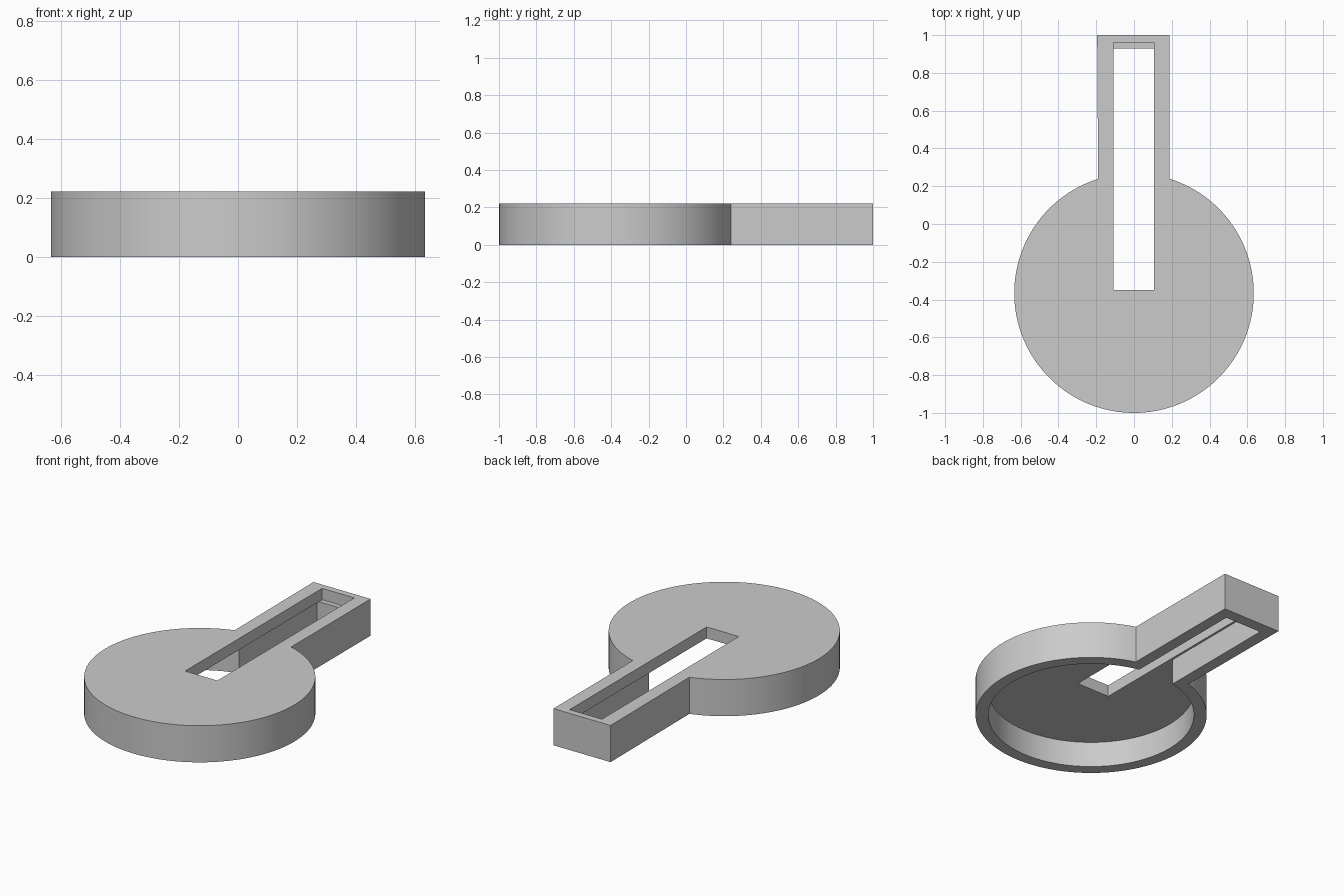
import bpy, bmesh
from math import radians

cube = bpy.data.objects.get("Cube")
if cube:
    bpy.data.objects.remove(cube, do_unlink=True)

HEIGHT, CEILING = 0.222, 0.153      # overall height, underside of the top plate
RADIUS, WALL, DISC_Y = 0.634, 0.07, -0.366

grey = bpy.data.materials.new("plain_grey")
grey.use_nodes = True
colour = (0.6, 0.6, 0.6, 1)
grey.diffuse_color = colour
grey.node_tree.nodes["Principled BSDF"].inputs["Base Color"].default_value = colour


def prism(name, outline, z0, z1):
    """Extrude a flat outline from z0 up to z1."""
    bm = bmesh.new()
    face = bm.faces.new([bm.verts.new((x, y, z0)) for x, y in outline])
    grown = bmesh.ops.extrude_face_region(bm, geom=[face])["geom"]
    top = [v for v in grown if isinstance(v, bmesh.types.BMVert)]
    bmesh.ops.translate(bm, verts=top, vec=(0, 0, z1 - z0))
    bmesh.ops.recalc_face_normals(bm, faces=bm.faces)
    mesh = bpy.data.meshes.new(name)
    bm.to_mesh(mesh)
    bm.free()
    mesh.materials.append(grey)
    obj = bpy.data.objects.new(name, mesh)
    bpy.context.collection.objects.link(obj)
    return obj


def box(name, x0, x1, y0, y1, z0, z1):
    return prism(name, [(x0, y0), (x1, y0), (x1, y1), (x0, y1)], z0, z1)


def cylinder(name, radius, z0, z1):
    bpy.ops.mesh.primitive_cylinder_add(vertices=128, radius=radius, depth=z1 - z0,
                                        location=(0, DISC_Y, (z0 + z1) / 2))
    obj = bpy.context.object
    obj.name = name
    obj.data.materials.append(grey)
    return obj


def combine(target, tool, operation):
    """Apply a boolean and remove the tool."""
    mod = target.modifiers.new(operation.lower(), 'BOOLEAN')
    mod.operation, mod.solver, mod.object = operation, 'EXACT', tool
    bpy.context.view_layer.objects.active = target
    bpy.ops.object.modifier_apply(modifier=mod.name)
    bpy.data.objects.remove(tool, do_unlink=True)


# Round cover with a straight arm at the back
cover = cylinder("slotted_cover", RADIUS, 0, HEIGHT)
arm = prism("arm", [(-0.188, 0), (0.188, 0), (0.188, 1), (-0.195, 1)], 0, HEIGHT)
combine(cover, arm, 'UNION')

# Hollow underside of the disc and the arm
combine(cover, cylinder("disc_cavity", RADIUS - WALL, -0.1, CEILING), 'DIFFERENCE')
combine(cover, box("arm_cavity", -0.122, 0.119, 0, 0.93, -0.1, CEILING), 'DIFFERENCE')

# Long slot through the top plate
combine(cover, box("slot", -0.109, 0.107, -0.35, 0.96, CEILING, 0.4), 'DIFFERENCE')

bpy.ops.object.select_all(action='DESELECT')
cover.select_set(True)
bpy.context.view_layer.objects.active = cover
bpy.ops.object.shade_smooth_by_angle(angle=radians(30))
